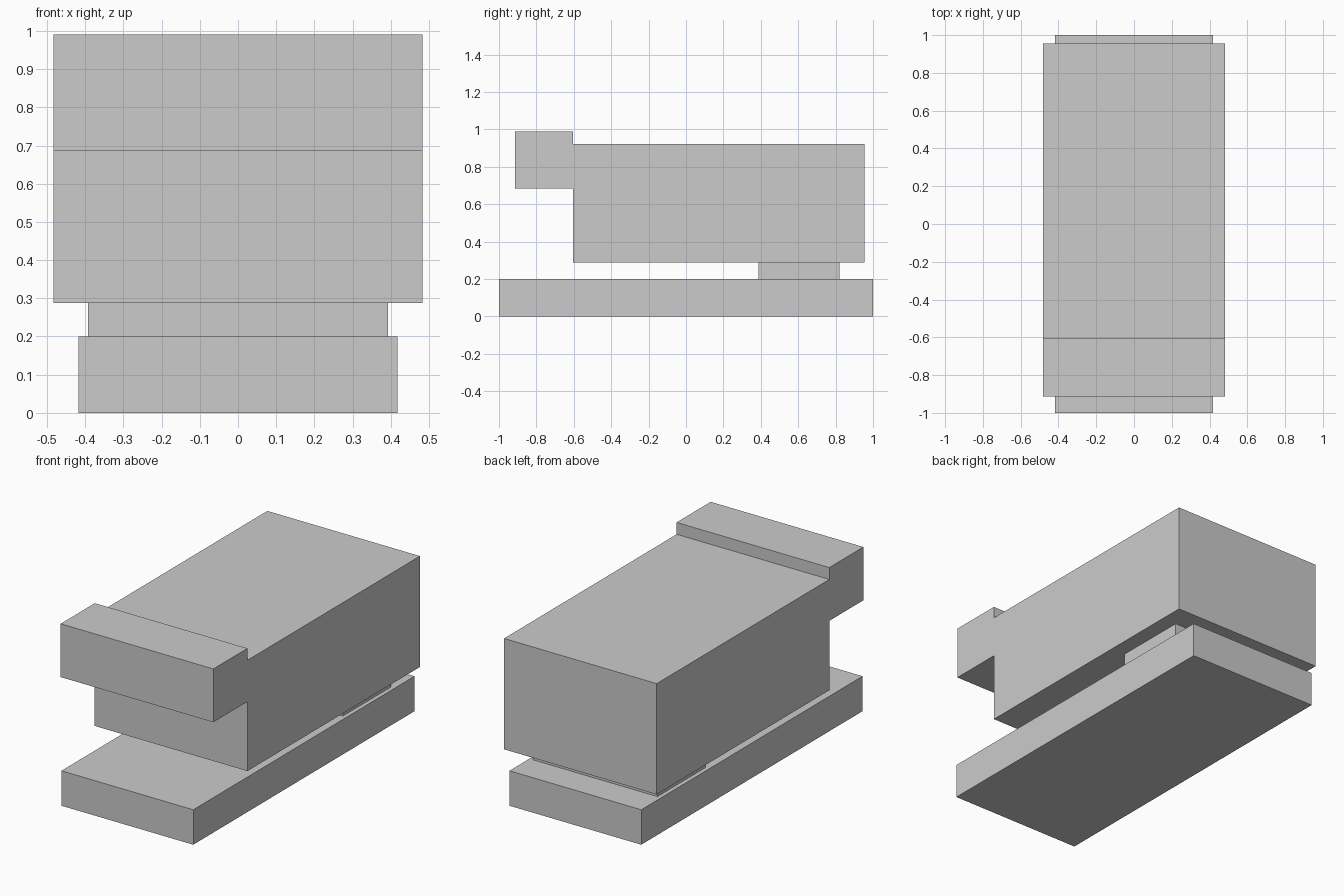
import bpy

if "Cube" in bpy.data.objects:
    bpy.data.objects.remove(bpy.data.objects["Cube"])

grey = bpy.data.materials.new("light_grey")
grey.diffuse_color = (0.6, 0.6, 0.6, 1.0)
grey.use_nodes = True
grey.node_tree.nodes["Principled BSDF"].inputs["Base Color"].default_value = grey.diffuse_color


def extrude_profile(name, profile, half_width):
    """Solid made from a side profile of (y, z) points, spanning x = -half_width..half_width."""
    n = len(profile)
    verts = [(x, y, z) for x in (-half_width, half_width) for y, z in profile]
    faces = [tuple(reversed(range(n))), tuple(range(n, 2 * n))]
    faces += [(i, (i + 1) % n, n + (i + 1) % n, n + i) for i in range(n)]
    mesh = bpy.data.meshes.new(name)
    mesh.from_pydata(verts, [], faces)
    mesh.materials.append(grey)
    obj = bpy.data.objects.new(name, mesh)
    bpy.context.collection.objects.link(obj)
    return obj


def block(name, y0, y1, z0, z1, half_width):
    return extrude_profile(name, [(y0, z0), (y1, z0), (y1, z1), (y0, z1)], half_width)


# Flat base slab
block("base", -1.0, 1.0, 0.0, 0.2, 0.417)

# Short connecting block near the back
block("connector", 0.387, 0.82, 0.2, 0.288, 0.393)

# Main body with the raised overhanging front, as one stepped profile
extrude_profile("body", [
    (-0.605, 0.288), (0.955, 0.288), (0.955, 0.922), (-0.605, 0.922),
    (-0.605, 0.99), (-0.913, 0.99), (-0.913, 0.685), (-0.605, 0.685),
], 0.483)
